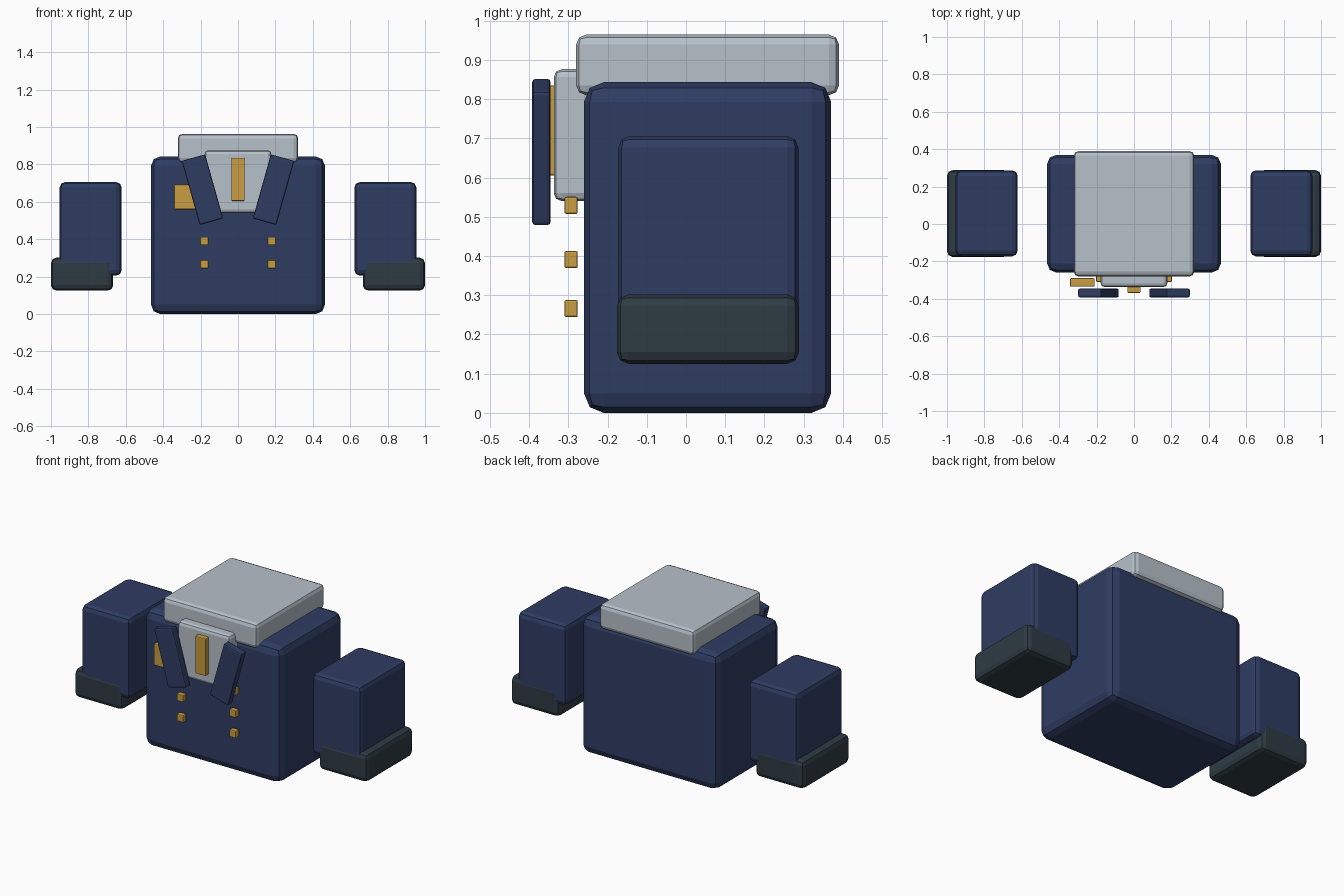
import bpy, bmesh, math
from mathutils import Matrix, Vector

if "Cube" in bpy.data.objects:
    bpy.data.objects.remove(bpy.data.objects["Cube"])


def material(name, rgb):
    m = bpy.data.materials.new(name)
    m.diffuse_color = (*rgb, 1.0)
    m.use_nodes = True
    m.node_tree.nodes["Principled BSDF"].inputs["Base Color"].default_value = m.diffuse_color
    return m


navy = material("navy cloth", (0.028, 0.046, 0.123))
grey = material("light grey cloth", (0.47, 0.53, 0.59))
slate = material("dark slate cuff", (0.027, 0.043, 0.056))
gold = material("gold", (0.58, 0.34, 0.055))


def block(name, x, y, z, mat, bevel, tilt=0.0):
    """Rounded box spanning the given ranges, tilted about y."""
    lo, hi = Vector((x[0], y[0], z[0])), Vector((x[1], y[1], z[1]))
    bm = bmesh.new()
    bmesh.ops.create_cube(bm, size=1.0, matrix=Matrix.Diagonal((*(hi - lo), 1.0)))
    bmesh.ops.bevel(bm, geom=bm.edges[:], offset=bevel, segments=2,
                    profile=0.5, affect='EDGES', clamp_overlap=True)
    mesh = bpy.data.meshes.new(name)
    bm.to_mesh(mesh)
    bm.free()
    mesh.materials.append(mat)
    ob = bpy.data.objects.new(name, mesh)
    ob.location = (lo + hi) / 2
    ob.rotation_euler.y = tilt
    bpy.context.collection.objects.link(ob)
    return ob


# Jacket body, neck block and shirt front
block("jacket_body", (-0.465, 0.465), (-0.26, 0.37), (0.0, 0.843), navy, 0.05)
block("neck_block", (-0.322, 0.322), (-0.28, 0.39), (0.81, 0.964), grey, 0.025)
block("shirt_front", (-0.178, 0.178), (-0.337, -0.24), (0.54, 0.876), grey, 0.02)

# Tie and badge
block("tie", (-0.036, 0.036), (-0.368, -0.32), (0.605, 0.835), gold, 0.005)
block("badge", (-0.342, -0.21), (-0.335, -0.29), (0.56, 0.692), gold, 0.006)

# Mirrored parts: sleeves, cuffs, lapels and buttons
for side, s in (("left", -1), ("right", 1)):
    def span(a, b):
        return sorted((s * a, s * b))

    block(f"{side}_sleeve", span(0.622, 0.954), (-0.173, 0.287), (0.205, 0.706), navy, 0.03)
    block(f"{side}_cuff", span(0.667, 1.0), (-0.176, 0.288), (0.125, 0.302), slate, 0.03)
    block(f"{side}_lapel", span(0.125, 0.255), (-0.392, -0.345), (0.487, 0.843),
          navy, 0.009, s * math.radians(15.7))
    for i, z in enumerate((0.266, 0.391, 0.529)):
        block(f"{side}_button_{i + 1}", span(0.158, 0.202), (-0.31, -0.276),
              (z - 0.022, z + 0.022), gold, 0.005)
